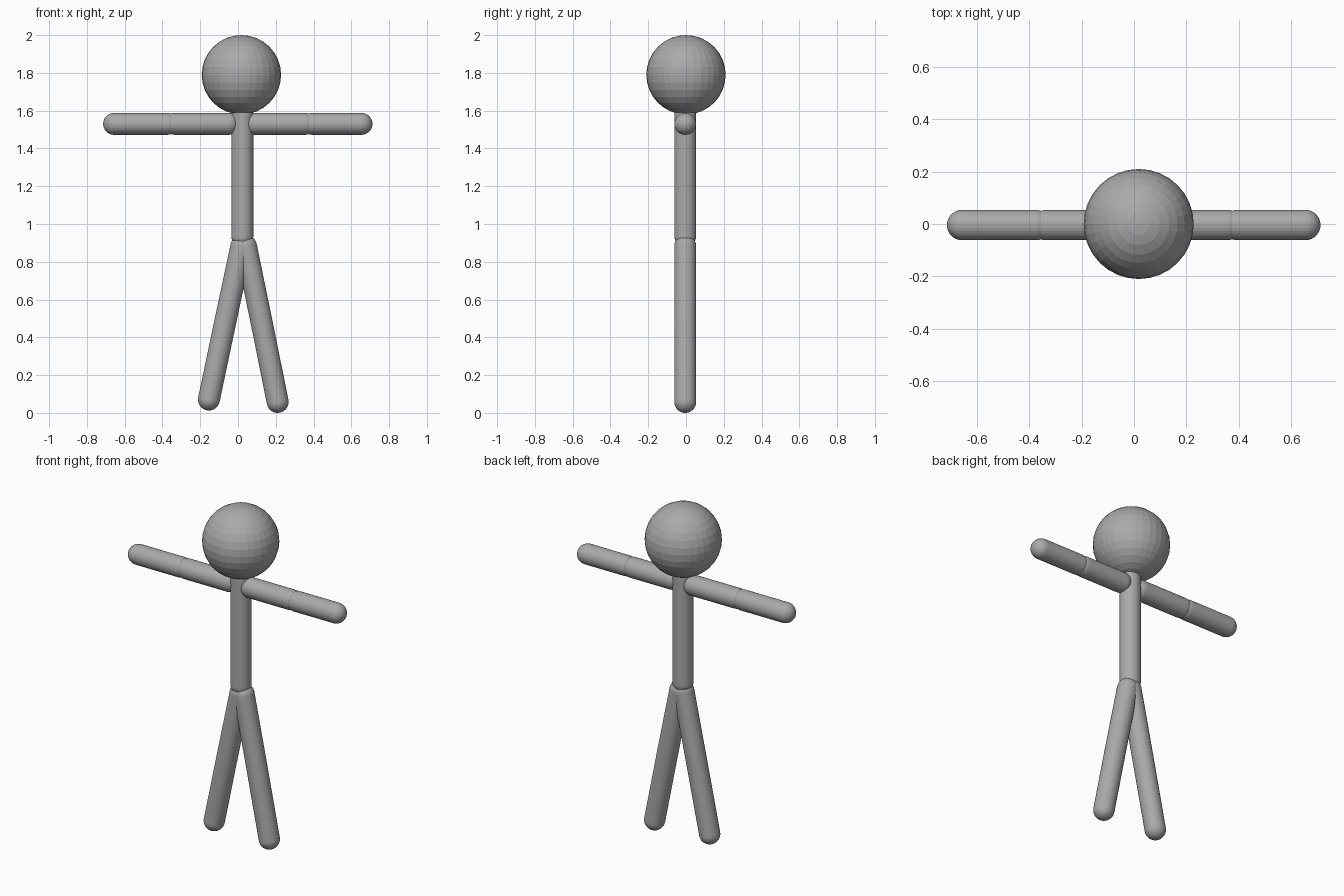
import bpy, bmesh, math
from mathutils import Vector

if "Cube" in bpy.data.objects:
    bpy.data.objects.remove(bpy.data.objects["Cube"])

grey = bpy.data.materials.new("plain grey")
grey.diffuse_color = (0.4, 0.4, 0.4, 1)
grey.use_nodes = True
grey.node_tree.nodes["Principled BSDF"].inputs["Base Color"].default_value = grey.diffuse_color

R = 0.058      # limb radius
Y = -0.004     # depth of the limb axes
SEG = 32


def finish(name, bm):
    mesh = bpy.data.meshes.new(name)
    bm.to_mesh(mesh)
    bm.free()
    mesh.materials.append(grey)
    obj = bpy.data.objects.new(name, mesh)
    bpy.context.collection.objects.link(obj)
    return obj


def capsule(name, a, b):
    """Round-ended rod; a and b are the (x, z) centres of its end domes."""
    a, b = Vector((a[0], Y, a[1])), Vector((b[0], Y, b[1]))
    length = (b - a).length
    # half profile from the lower pole to the upper pole
    profile = []
    for base, start in ((0, -90), (length, 0)):
        for i in range(9):
            t = math.radians(start + i * 11.25)
            profile.append((max(R * math.cos(t), 0), base + R * math.sin(t)))
    bm = bmesh.new()
    verts = [bm.verts.new((r, 0, z)) for r, z in profile]
    edges = [bm.edges.new(p) for p in zip(verts, verts[1:])]
    bmesh.ops.spin(bm, geom=verts + edges, cent=(0, 0, 0), axis=(0, 0, 1),
                   angle=math.tau, steps=SEG, use_duplicate=False)
    bmesh.ops.remove_doubles(bm, verts=bm.verts, dist=1e-5)
    bmesh.ops.recalc_face_normals(bm, faces=bm.faces)
    obj = finish(name, bm)
    obj.rotation_mode = 'QUATERNION'
    obj.rotation_quaternion = (b - a).to_track_quat('Z', 'Y')
    obj.location = a


# Head
bm = bmesh.new()
bmesh.ops.create_uvsphere(bm, u_segments=SEG, v_segments=16, radius=0.21)
finish("head", bm).location = (0.018, 0, 1.79)

# Torso
capsule("torso", (0.023, 0.935), (0.023, 1.58))

# Arms, each an upper and a lower rod meeting at a shallow elbow groove
ARM_Z = 1.53
for side, shoulder, elbow, hand in (("left", -0.05, -0.355, -0.656),
                                    ("right", 0.09, 0.375, 0.654)):
    d = math.copysign(0.02, hand)
    capsule(side + "_upper_arm", (shoulder, ARM_Z), (elbow - d, ARM_Z))
    capsule(side + "_forearm", (elbow + d, ARM_Z), (hand, ARM_Z))

# Legs, spread apart and jointed at the knee
for side, hip, knee, foot in (
        ("left", (0.018, 0.883), (-0.069, 0.475), (-0.154, 0.071)),
        ("right", (0.042, 0.883), (0.127, 0.47), (0.21, 0.058))):
    capsule(side + "_thigh", hip, knee)
    capsule(side + "_shin", knee, foot)
